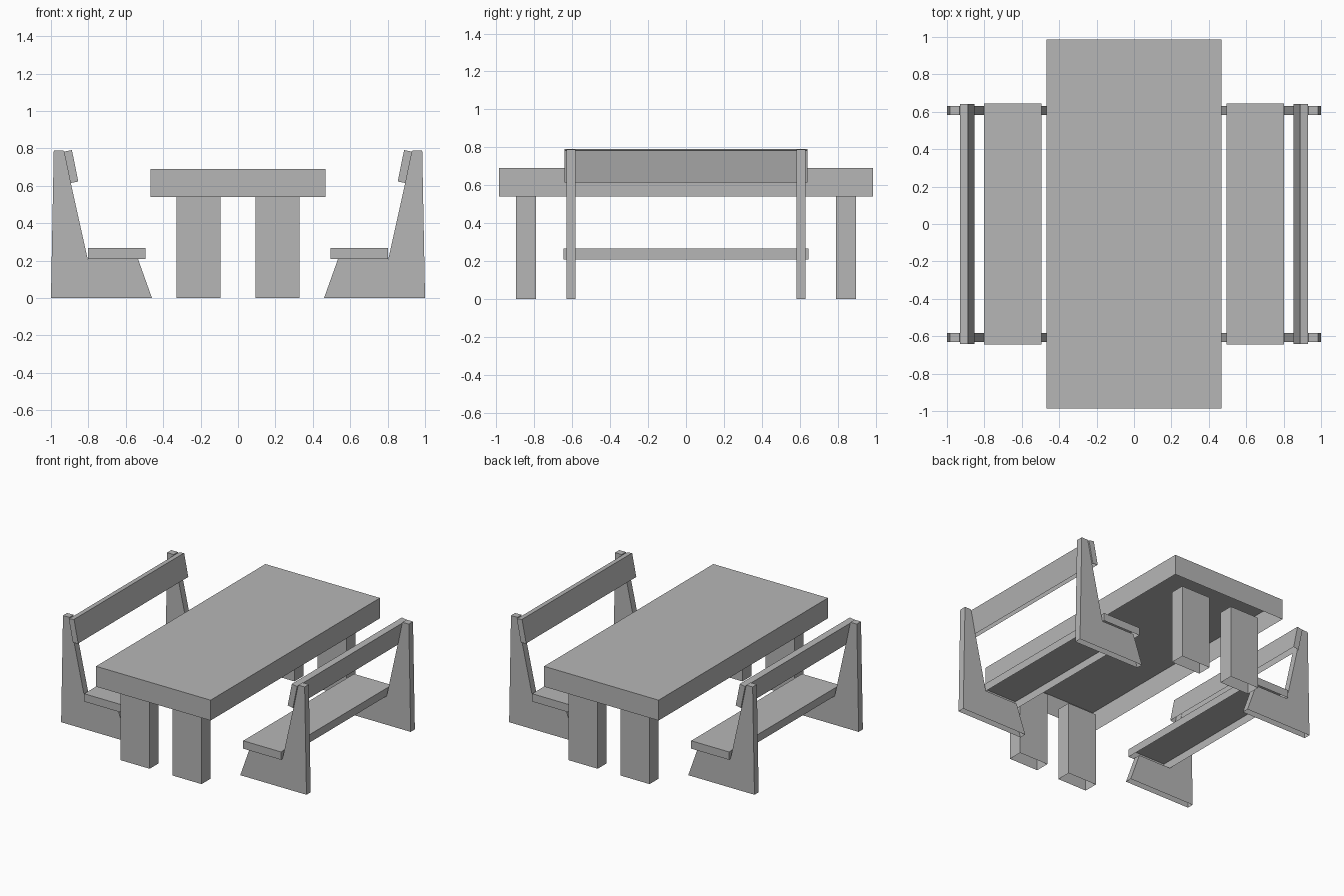
import bpy, bmesh

if "Cube" in bpy.data.objects:
    bpy.data.objects.remove(bpy.data.objects["Cube"])

grey = bpy.data.materials.new("dark_grey")
grey.diffuse_color = (0.47, 0.47, 0.47, 1)
grey.use_nodes = True
grey.node_tree.nodes["Principled BSDF"].inputs["Base Color"].default_value = grey.diffuse_color


def prism(name, profile, y0, y1):
    """Extrude an x-z profile from y0 to y1; the underside (first edge) stays open."""
    bm = bmesh.new()
    a = [bm.verts.new((x, y0, z)) for x, z in profile]
    b = [bm.verts.new((x, y1, z)) for x, z in profile]
    n = len(profile)
    bm.faces.new(a)
    bm.faces.new(b[::-1])
    sides = [bm.faces.new((a[i], b[i], b[(i + 1) % n], a[(i + 1) % n])) for i in range(n)]
    bmesh.ops.recalc_face_normals(bm, faces=bm.faces[:])
    bmesh.ops.delete(bm, geom=[sides[0]], context="FACES_ONLY")
    mesh = bpy.data.meshes.new(name)
    bm.to_mesh(mesh)
    bm.free()
    mesh.materials.append(grey)
    obj = bpy.data.objects.new(name, mesh)
    bpy.context.collection.objects.link(obj)
    return obj


def rect(x0, x1, z0, z1):
    return [(x0, z0), (x1, z0), (x1, z1), (x0, z1)]


# Bench profiles for the right side, seen from the front; first edge is the underside
END_PANEL = [(0.46, 0), (1.0, 0), (0.985, 0.79), (0.933, 0.79), (0.804, 0.21), (0.535, 0.21)]
BACKREST = [(0.854, 0.623), (0.896, 0.615), (0.931, 0.783), (0.888, 0.791)]
SEAT = rect(0.494, 0.802, 0.21, 0.268)

# Table top
prism("table_top", rect(-0.467, 0.467, 0.54, 0.69), -0.986, 0.986)

for side, s in (("left", -1), ("right", 1)):
    def mirrored(profile):
        return [(s * x, z) for x, z in profile]

    # Bench seat and tilted back board
    prism(f"{side}_seat", mirrored(SEAT), -0.645, 0.645)
    prism(f"{side}_backrest", mirrored(BACKREST), -0.641, 0.641)

    for end, e in (("front", -1), ("back", 1)):
        # Bench end panels
        prism(f"{side}_{end}_bench_end", mirrored(END_PANEL), e * 0.582, e * 0.631)
        # Table legs
        prism(f"{side}_{end}_table_leg", mirrored(rect(0.093, 0.33, 0, 0.54)), e * 0.79, e * 0.895)
